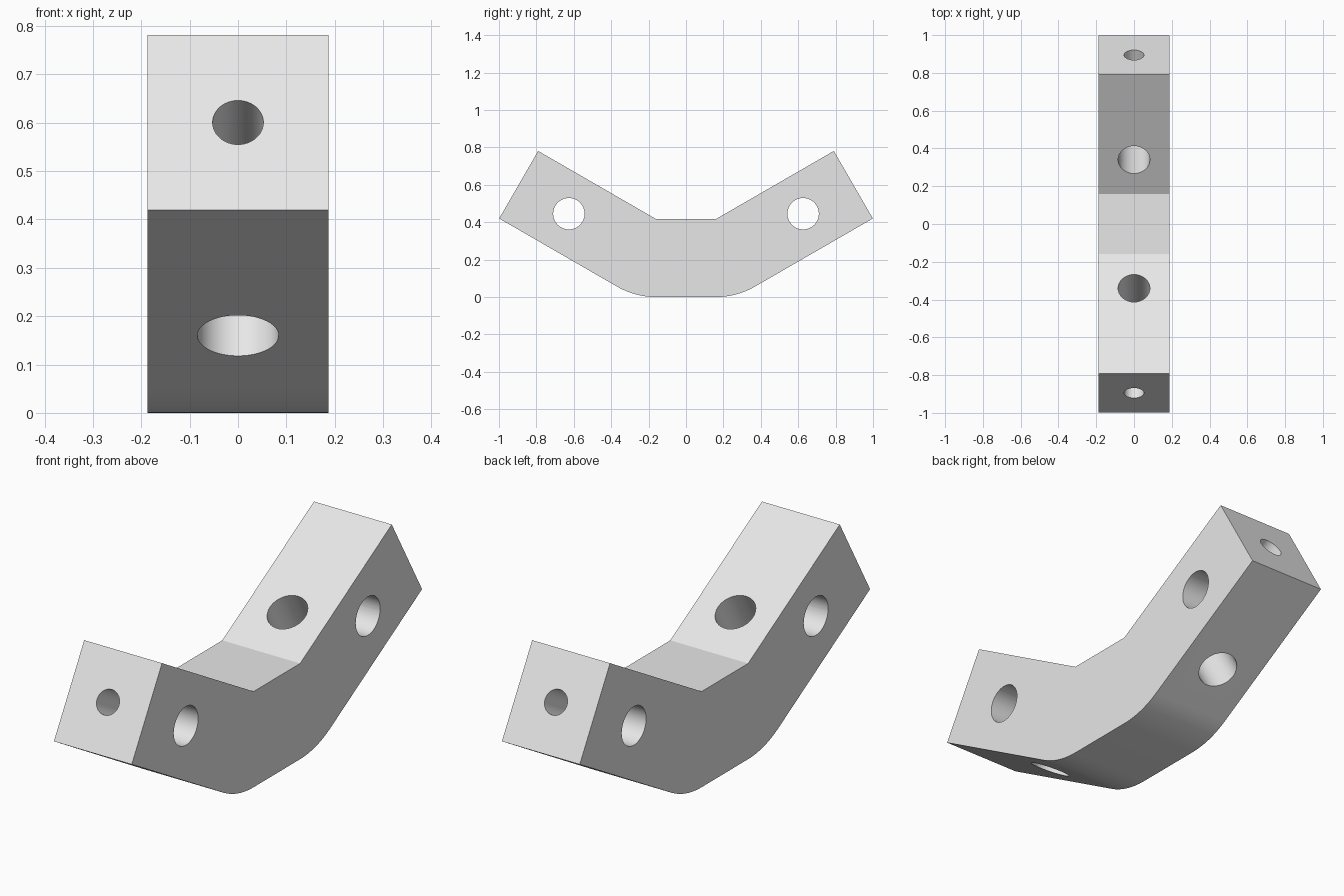
import bpy, bmesh
from math import sin, cos, radians, pi
from mathutils import Vector, Matrix

if "Cube" in bpy.data.objects:
    bpy.data.objects.remove(bpy.data.objects["Cube"])

WIDTH = 0.375
THICK = 0.417        # depth of the bar across its bend
BEND = radians(30)
HALF_FLAT = 0.16     # half length of the level middle
ARM = 0.728          # length of each raised arm
STEPS = 8            # facets in each outer bend

grey = bpy.data.materials.new("light grey")
grey.use_nodes = True
grey.diffuse_color = (0.8, 0.8, 0.8, 1)
grey.node_tree.nodes["Principled BSDF"].inputs["Base Color"].default_value = (0.8, 0.8, 0.8, 1)

# Side profile of the right-hand half: rounded outer bend, arm end, inner corner
along = Vector((0, cos(BEND), sin(BEND)))
across = Vector((0, -sin(BEND), cos(BEND)))
corner = Vector((0, HALF_FLAT, THICK))
half = [corner + THICK * Vector((0, sin(a), -cos(a)))
        for a in (BEND * i / STEPS for i in range(STEPS + 1))]
half += [half[-1] + along * ARM, corner + along * ARM, corner]
profile = half + [Vector((0, -p.y, p.z)) for p in reversed(half)]

# Bent bar
bm = bmesh.new()
face = bm.faces.new([bm.verts.new(p - Vector((WIDTH / 2, 0, 0))) for p in profile])
extruded = bmesh.ops.extrude_face_region(bm, geom=[face])["geom"]
bmesh.ops.translate(bm, vec=(WIDTH, 0, 0),
                    verts=[v for v in extruded if isinstance(v, bmesh.types.BMVert)])
bmesh.ops.recalc_face_normals(bm, faces=bm.faces)
mesh = bpy.data.meshes.new("bent_bar")
bm.to_mesh(mesh)
bm.free()
bar = bpy.data.objects.new("bent_bar", mesh)
bpy.context.collection.objects.link(bar)
mesh.materials.append(grey)


def drill(centre, direction, radius, length):
    """Cut a round hole through the bar."""
    turn = direction.to_track_quat('Z', 'Y').to_euler()
    bpy.ops.mesh.primitive_cylinder_add(vertices=48, radius=radius, depth=length,
                                        location=centre, rotation=turn)
    cutter = bpy.context.object
    cutter.name = "hole_cutter"
    cutter.hide_render = True
    cutter.data.materials.append(grey)
    bpy.context.view_layer.objects.active = bar
    mod = bar.modifiers.new("hole", 'BOOLEAN')
    mod.operation = 'DIFFERENCE'
    mod.solver = 'EXACT'
    mod.object = cutter
    bpy.ops.object.modifier_apply(modifier=mod.name)
    bpy.data.objects.remove(cutter)


# Three holes in each arm: sideways, through the thickness, and in from the end
for side in (1, -1):
    flip = Matrix.Diagonal((1, side, 1))
    end = corner + along * ARM - across * THICK / 2
    drill(flip @ (end - along * 0.31), Vector((1, 0, 0)), 0.084, 1)
    drill(flip @ (end - along * 0.52), flip @ across, 0.084, 0.7)
    drill(flip @ (end - along * 0.105), flip @ along, 0.0525, 0.41)

# Smooth hole walls and bends, crisp edges elsewhere
bpy.ops.object.select_all(action='DESELECT')
bar.select_set(True)
bpy.context.view_layer.objects.active = bar
bpy.ops.object.shade_smooth_by_angle(angle=radians(20))
